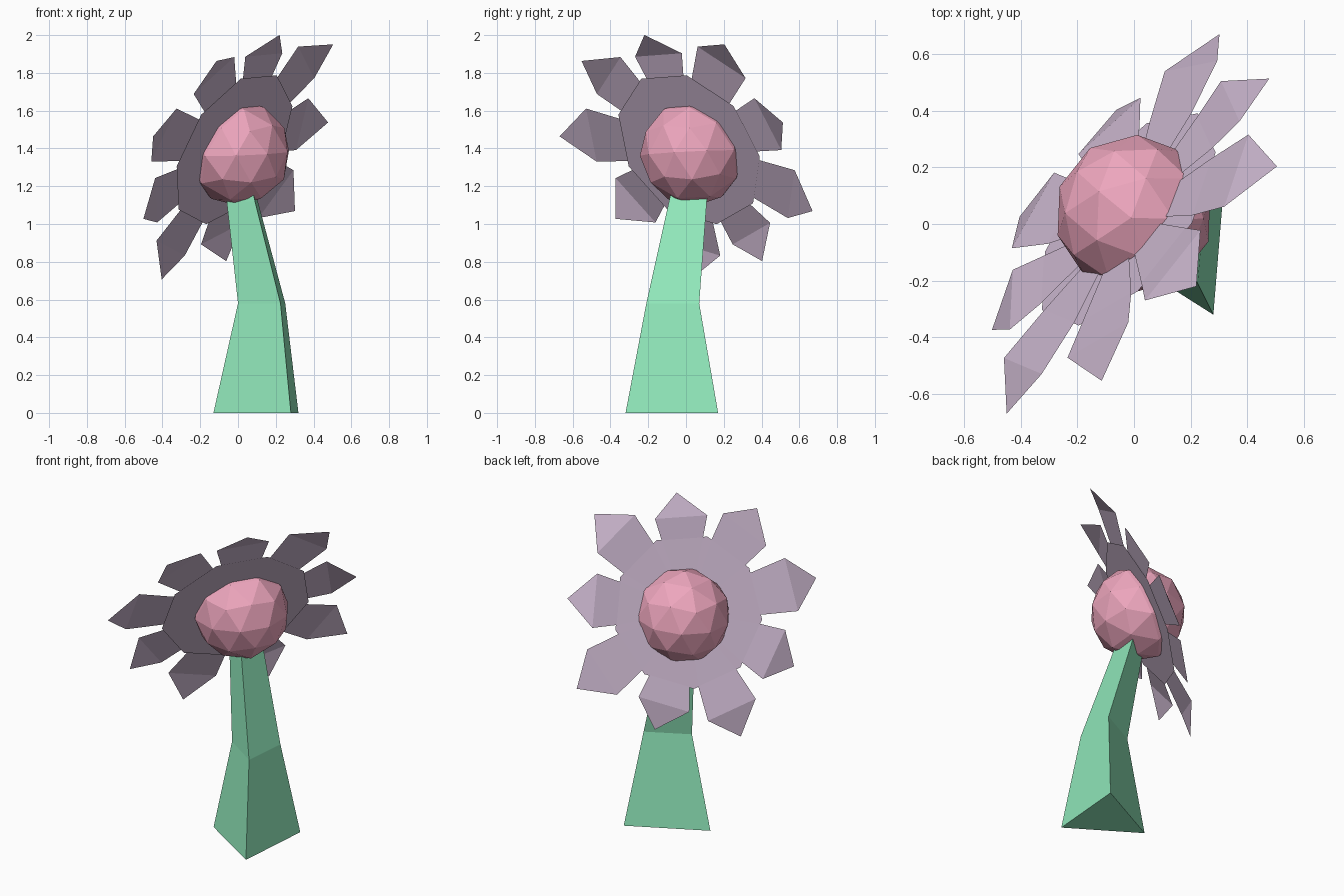
import bpy, bmesh
from math import sin, cos, pi, radians
from mathutils import Vector, Matrix

if "Cube" in bpy.data.objects:
    bpy.data.objects.remove(bpy.data.objects["Cube"])

def material(name, rgb):
    m = bpy.data.materials.new(name)
    m.diffuse_color = (*rgb, 1)
    m.use_nodes = True
    m.node_tree.nodes["Principled BSDF"].inputs["Base Color"].default_value = m.diffuse_color
    return m

def add_object(name, bm, mat):
    bmesh.ops.recalc_face_normals(bm, faces=bm.faces)
    me = bpy.data.meshes.new(name)
    bm.to_mesh(me)
    bm.free()
    me.materials.append(mat)
    ob = bpy.data.objects.new(name, me)
    bpy.context.collection.objects.link(ob)
    return ob

green = material("stem_green", (0.29, 0.83, 0.51))
pink = material("core_pink", (0.85, 0.38, 0.51))
mauve = material("petal_mauve", (0.57, 0.45, 0.59))

# Frame of the tilted flower head: n faces out, u points at the top petal
n = Vector((-0.717, 0.534, 0.447)).normalized()
u = Vector((0.22, -0.22, 0.615))
u = (u - n * u.dot(n)).normalized()
v = n.cross(u)
head = Matrix.Translation((0, 0, 1.385)) @ Matrix((u, v, n)).transposed().to_4x4()

# Stem: bent, tapering triangular prism
sections = [
    (0.00, [(0.28, -0.32), (0.32, 0.17), (-0.13, -0.06)]),
    (0.58, [(0.225, -0.21), (0.25, 0.07), (0.0, -0.06)]),
    (1.12, [(0.09, -0.09), (0.105, 0.11), (-0.06, 0.0)]),
    (1.25, [(0.06, -0.06), (0.07, 0.11), (-0.07, 0.02)]),
]
bm = bmesh.new()
rings = [[bm.verts.new((x, y, z)) for x, y in pts] for z, pts in sections]
for a, b in zip(rings, rings[1:]):
    for i in range(3):
        j = (i + 1) % 3
        bm.faces.new((a[i], a[j], b[j], b[i]))
bm.faces.new(rings[0])
bm.faces.new(rings[-1])
add_object("stem", bm, green)

# Faceted ball in the middle of the flower
bm = bmesh.new()
bmesh.ops.create_icosphere(bm, subdivisions=2, radius=0.28)
core = add_object("flower_core", bm, pink)
core.matrix_world = Matrix.Translation((0, 0.035, 1.375)) @ head.to_3x3().to_4x4()

# Collar that joins the petals, corners in the gaps between them
bm = bmesh.new()
corners = [radians(20 + 40 * i) for i in range(9)]
bm.faces.new([bm.verts.new((0.45 * cos(t), 0.45 * sin(t), 0.035)) for t in corners])
add_object("petal_collar", bm, mauve).matrix_world = head

# Nine petals with bent-back pointed tips
tip_radii = [0.69, 0.785, 0.717, 0.80, 0.71, 0.79, 0.72, 0.81, 0.74]
bm = bmesh.new()
for i, r in enumerate(tip_radii):
    turn = Matrix.Rotation(2 * pi * i / 9, 4, 'Z')
    def vert(x, y, z):
        return bm.verts.new(turn @ Vector((x, y, z)))
    pairs = [[vert(x, s * w, z) for s in (-1, 1)]
             for x, w, z in ((0.20, 0.06, 0.04), (0.42, 0.125, 0.042), (0.79 * r, 0.158, 0.052))]
    for a, b in zip(pairs, pairs[1:]):
        bm.faces.new((a[0], b[0], b[1], a[1]))
    bm.faces.new((pairs[-1][0], vert(r, 0, 0.0), pairs[-1][1]))
add_object("petals", bm, mauve).matrix_world = head
